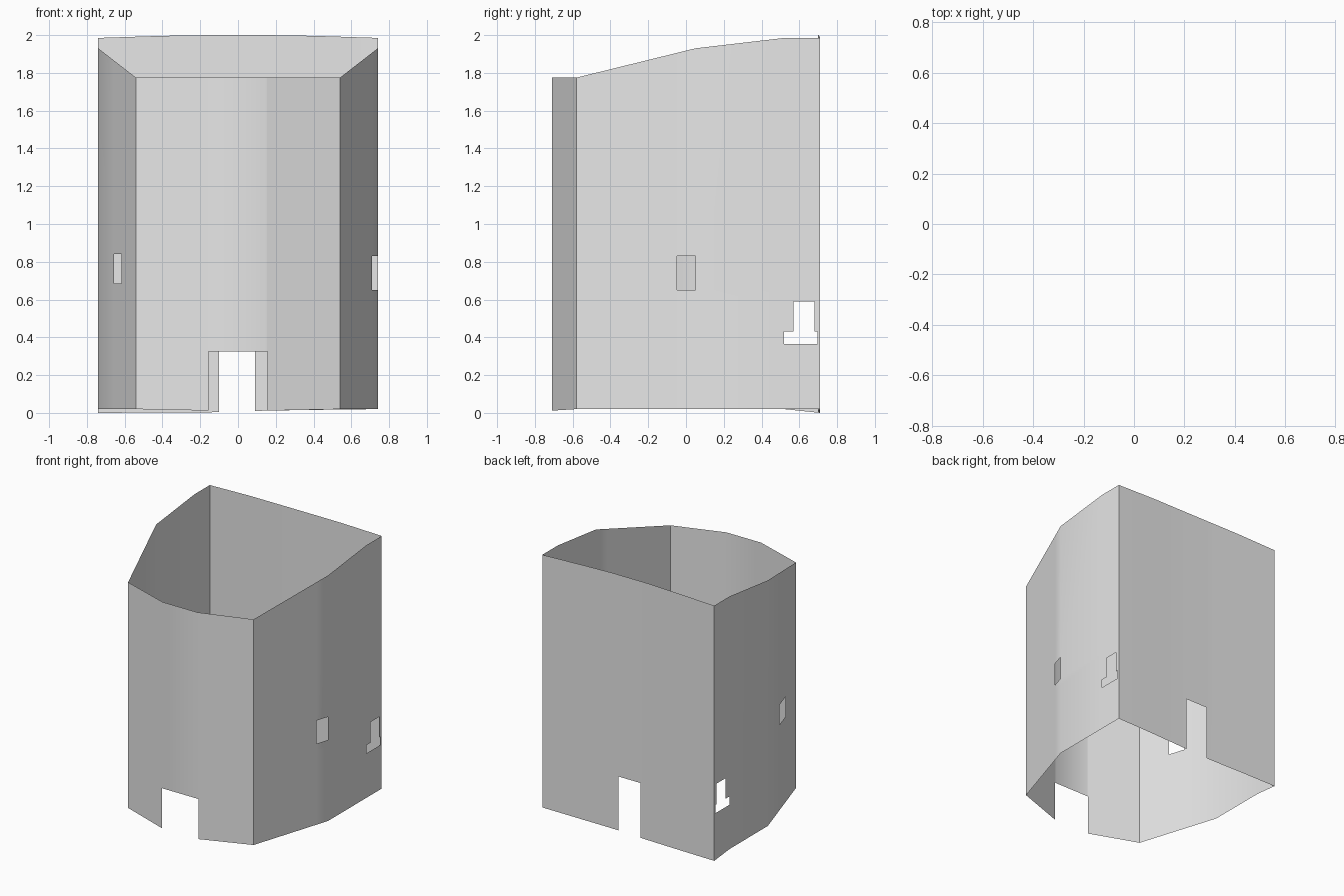
import bpy
import bmesh

if "Cube" in bpy.data.objects:
    bpy.data.objects.remove(bpy.data.objects["Cube"], do_unlink=True)

grey = bpy.data.materials.new("pale_grey")
grey.use_nodes = True
grey.diffuse_color = (0.8, 0.8, 0.8, 1)
grey.node_tree.nodes["Principled BSDF"].inputs["Base Color"].default_value = (0.8, 0.8, 0.8, 1)


def sample(path, axis, u):
    """Point on the path (x, y, bottom, top) at coordinate u of the given axis."""
    for a, b in zip(path, path[1:]):
        if min(a[axis], b[axis]) - 1e-6 <= u <= max(a[axis], b[axis]) + 1e-6:
            t = (u - a[axis]) / (b[axis] - a[axis])
            return [p + (q - p) * t for p, q in zip(a, b)]


def wall(name, path, axis, holes):
    """Single-sheet wall along a path, leaving out the holes (u0, u1, z0, z1)."""
    cuts = {p[axis] for p in path} | {u for h in holes for u in h[:2]}
    cuts = sorted(cuts, reverse=path[-1][axis] < path[0][axis])
    levels = sorted({z for h in holes for z in h[2:] if z > 0.05})
    bm = bmesh.new()
    columns = []
    for u in cuts:
        x, y, low, high = sample(path, axis, u)
        columns.append([bm.verts.new((x, y, z)) for z in [low, *levels, high]])
    for i, (a, b) in enumerate(zip(columns, columns[1:])):
        u = (cuts[i] + cuts[i + 1]) / 2
        for j in range(len(levels) + 1):
            z = (a[j].co.z + a[j + 1].co.z) / 2
            if any(h[0] < u < h[1] and h[2] < z < h[3] for h in holes):
                continue
            bm.faces.new((a[j], b[j], b[j + 1], a[j + 1])).smooth = True
    loose = [v for v in bm.verts if not v.link_faces]
    bmesh.ops.delete(bm, geom=loose, context='VERTS')
    mesh = bpy.data.meshes.new(name)
    bm.to_mesh(mesh)
    bm.free()
    mesh.materials.append(grey)
    bpy.context.collection.objects.link(bpy.data.objects.new(name, mesh))


# Bowed front wall with a wide doorway
front = [(-0.54, -0.58, 0.02, 1.775), (-0.15, -0.71, 0.012, 1.775),
         (0.15, -0.71, 0.012, 1.775), (0.54, -0.58, 0.02, 1.775)]
wall("front_wall", front, 0, [(-0.157, 0.155, 0, 0.325)])

# Side walls rising to the back, each with a window and a stepped slot
side = [(0.54, -0.58, 0.02, 1.775), (0.74, 0.05, 0.02, 1.93),
        (0.74, 0.52, 0.02, 1.985), (0.74, 0.71, 0.02, 1.985)]
slot = [(0.57, 0.68, 0.365, 0.59), (0.52, 0.695, 0.365, 0.43)]
wall("left_wall", side, 1, slot + [(-0.048, 0.05, 0.65, 0.83)])
mirrored = [(-x, y, low, high) for x, y, low, high in reversed(side)]
mirrored[0] = (-0.74, 0.71, 0.0, 1.985)
wall("right_wall", mirrored, 1, slot + [(-0.34, -0.215, 0.685, 0.84)])

# Back wall with a slightly arched top and a narrow doorway
back = [(0.74, 0.71, 0.02, 1.985), (0.4, 0.706, 0.016, 1.996), (0.15, 0.7, 0.012, 2.0),
        (-0.15, 0.7, 0.003, 2.0), (-0.4, 0.706, 0.002, 1.996), (-0.74, 0.71, 0.0, 1.985)]
wall("back_wall", back, 0, [(-0.1, 0.09, 0, 0.43)])
